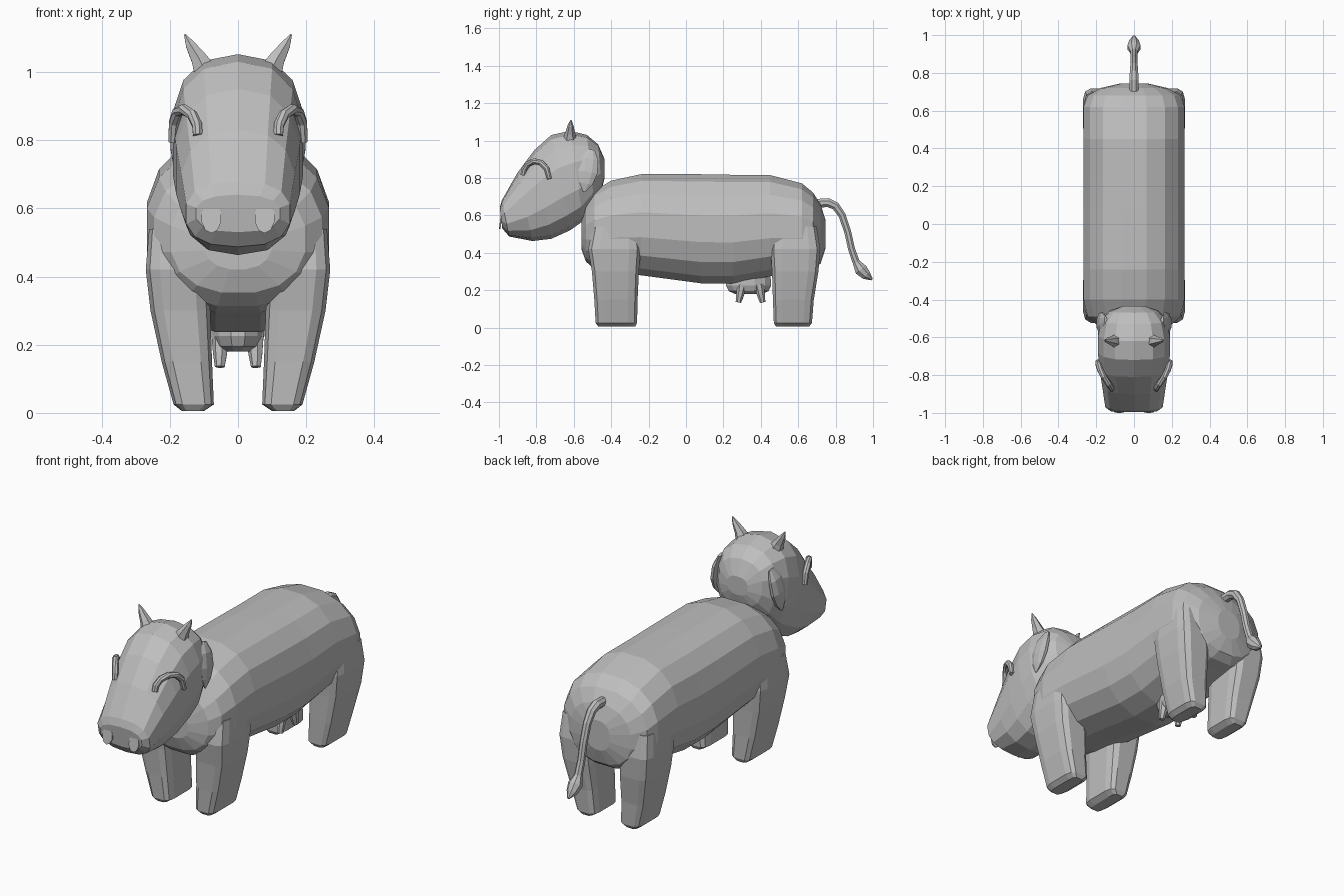
import bpy, bmesh, math
from mathutils import Vector

grey = bpy.data.materials.new("plain grey")
grey.diffuse_color = (0.52, 0.52, 0.52, 1)


def loft(name, rings):
    """Skin a list of equal-length rings and cap both ends."""
    bm = bmesh.new()
    rows = [[bm.verts.new(p) for p in r] for r in rings]
    n = len(rows[0])
    for a, b in zip(rows, rows[1:]):
        for i in range(n):
            j = (i + 1) % n
            bm.faces.new((a[i], a[j], b[j], b[i]))
    bm.faces.new(rows[0])
    bm.faces.new(rows[-1])
    bmesh.ops.recalc_face_normals(bm, faces=bm.faces)
    mesh = bpy.data.meshes.new(name)
    bm.to_mesh(mesh)
    bm.free()
    mesh.materials.append(grey)
    ob = bpy.data.objects.new(name, mesh)
    bpy.context.collection.objects.link(ob)
    return ob


def oval(centre, u, v, n, power=2.0):
    """Superellipse ring spanned by the half axes u and v."""
    pts = []
    for i in range(n):
        a = 2 * math.pi * (i + 0.5) / n
        c, s = math.cos(a), math.sin(a)
        c = math.copysign(abs(c) ** (2 / power), c)
        s = math.copysign(abs(s) ** (2 / power), s)
        pts.append(Vector(centre) + Vector(u) * c + Vector(v) * s)
    return pts


def tube(name, stations, n=8, flat=1.0):
    """Round tube through (x, y, z, radius) stations."""
    pts = [Vector(s[:3]) for s in stations]
    rings = []
    for i, p in enumerate(pts):
        d = (pts[min(i + 1, len(pts) - 1)] - pts[max(i - 1, 0)]).normalized()
        ref = Vector((1, 0, 0)) if abs(d.x) < 0.8 else Vector((0, 0, 1))
        u = (ref - d * ref.dot(d)).normalized()
        r = stations[i][3]
        rings.append(oval(p, u * r * flat, d.cross(u) * r, n))
    return loft(name, rings)


# Body: (y, half width, bottom z, top z)
body = [(-0.56, 0.10, 0.42, 0.57), (-0.535, 0.20, 0.35, 0.67), (-0.49, 0.25, 0.31, 0.735),
        (-0.40, 0.272, 0.29, 0.79), (-0.24, 0.272, 0.275, 0.825), (0.08, 0.272, 0.232, 0.825),
        (0.25, 0.272, 0.232, 0.822), (0.45, 0.272, 0.27, 0.82), (0.62, 0.272, 0.30, 0.775),
        (0.68, 0.25, 0.31, 0.725), (0.72, 0.18, 0.34, 0.66), (0.745, 0.07, 0.42, 0.58)]
loft("body", [oval((0, y, (b + t) / 2), (w, 0, 0), (0, 0, (t - b) / 2), 16, 2.3)
              for y, w, b, t in body])

# Head: top point (y, z), bottom point (y, z), half width
head = [(-0.996, 0.64, -0.982, 0.53, 0.125), (-0.985, 0.68, -0.945, 0.487, 0.155),
        (-0.90, 0.83, -0.82, 0.463, 0.17), (-0.81, 0.95, -0.72, 0.475, 0.185),
        (-0.72, 1.03, -0.62, 0.52, 0.195), (-0.62, 1.052, -0.55, 0.57, 0.195),
        (-0.53, 1.03, -0.49, 0.66, 0.175), (-0.47, 0.98, -0.45, 0.74, 0.13),
        (-0.435, 0.90, -0.435, 0.80, 0.06)]
loft("head", [oval((0, (a + c) / 2, (b + d) / 2), (w, 0, 0), (0, (a - c) / 2, (b - d) / 2), 14, 2.5)
              for a, b, c, d, w in head])

# Legs: (z, inner x, outer x, front y, back y)
front_leg = [(0.005, 0.10, 0.165, -0.47, -0.27), (0.025, 0.07, 0.19, -0.485, -0.26),
             (0.15, 0.075, 0.225, -0.492, -0.257), (0.30, 0.08, 0.258, -0.505, -0.25),
             (0.42, 0.085, 0.272, -0.525, -0.24), (0.54, 0.10, 0.262, -0.50, -0.26)]
back_leg = [(0.005, 0.10, 0.165, 0.48, 0.66), (0.025, 0.07, 0.19, 0.468, 0.675),
            (0.15, 0.075, 0.225, 0.463, 0.685), (0.30, 0.08, 0.258, 0.458, 0.71),
            (0.42, 0.085, 0.272, 0.45, 0.72), (0.54, 0.10, 0.262, 0.47, 0.70)]
for name, s in (("right", 1), ("left", -1)):
    for end, leg in (("front", front_leg), ("back", back_leg)):
        loft(f"{end}_leg_{name}",
             [oval((s * (i + o) / 2, (f + b) / 2, z), ((o - i) / 2, 0, 0), (0, (b - f) / 2, 0), 12, 4.5)
              for z, i, o, f, b in leg])

    # Horn
    tube(f"horn_{name}", [(s * 0.09, -0.62, 0.99, 0.042), (s * 0.115, -0.62, 1.04, 0.027),
                          (s * 0.14, -0.617, 1.08, 0.016), (s * 0.156, -0.615, 1.11, 0.003)], 6)
    # Drooping ear
    tube(f"ear_{name}", [(s * 0.15, -0.505, 0.95, 0.02), (s * 0.168, -0.515, 0.90, 0.05),
                         (s * 0.18, -0.525, 0.83, 0.056), (s * 0.185, -0.535, 0.77, 0.038),
                         (s * 0.187, -0.545, 0.725, 0.006)], 8, 0.35)
    # Arched eyelid
    tube(f"eyelid_{name}", [(s * 0.118, -0.872, 0.815, 0.015), (s * 0.12, -0.865, 0.845, 0.016),
                            (s * 0.135, -0.845, 0.875, 0.016), (s * 0.16, -0.81, 0.89, 0.016),
                            (s * 0.178, -0.775, 0.882, 0.016), (s * 0.188, -0.745, 0.85, 0.016),
                            (s * 0.192, -0.73, 0.795, 0.013)])
    # Nostril plate
    loft(f"nostril_{name}", [oval((s * 0.078, y, 0.573), (0.03, 0, 0), (0, 0.006, 0.046), 10)
                             for y in (-0.986, -0.994)])
    # Teats
    for k, y in enumerate((0.30, 0.39)):
        out = math.copysign(0.02, y - 0.345)
        tube(f"teat_{name}_{k}", [(s * 0.05, y, 0.23, 0.028), (s * 0.052, y + out * 0.6, 0.17, 0.021),
                                  (s * 0.053, y + out, 0.135, 0.015)], 7)

# Udder
udder = [(0.18, 0.045, 0.075), (0.195, 0.068, 0.11), (0.225, 0.08, 0.125), (0.29, 0.08, 0.12)]
loft("udder", [oval((0, 0.335, z), (w, 0, 0), (0, d, 0), 12) for z, w, d in udder])

# Tail with tuft
tube("tail", [(0, 0.70, 0.665, 0.025), (0, 0.76, 0.668, 0.026), (0, 0.80, 0.65, 0.024),
              (0, 0.835, 0.60, 0.021), (0, 0.865, 0.51, 0.02), (0, 0.885, 0.42, 0.02),
              (0, 0.91, 0.35, 0.021), (0, 0.935, 0.31, 0.037), (0, 0.965, 0.28, 0.028),
              (0, 0.995, 0.257, 0.006)])
